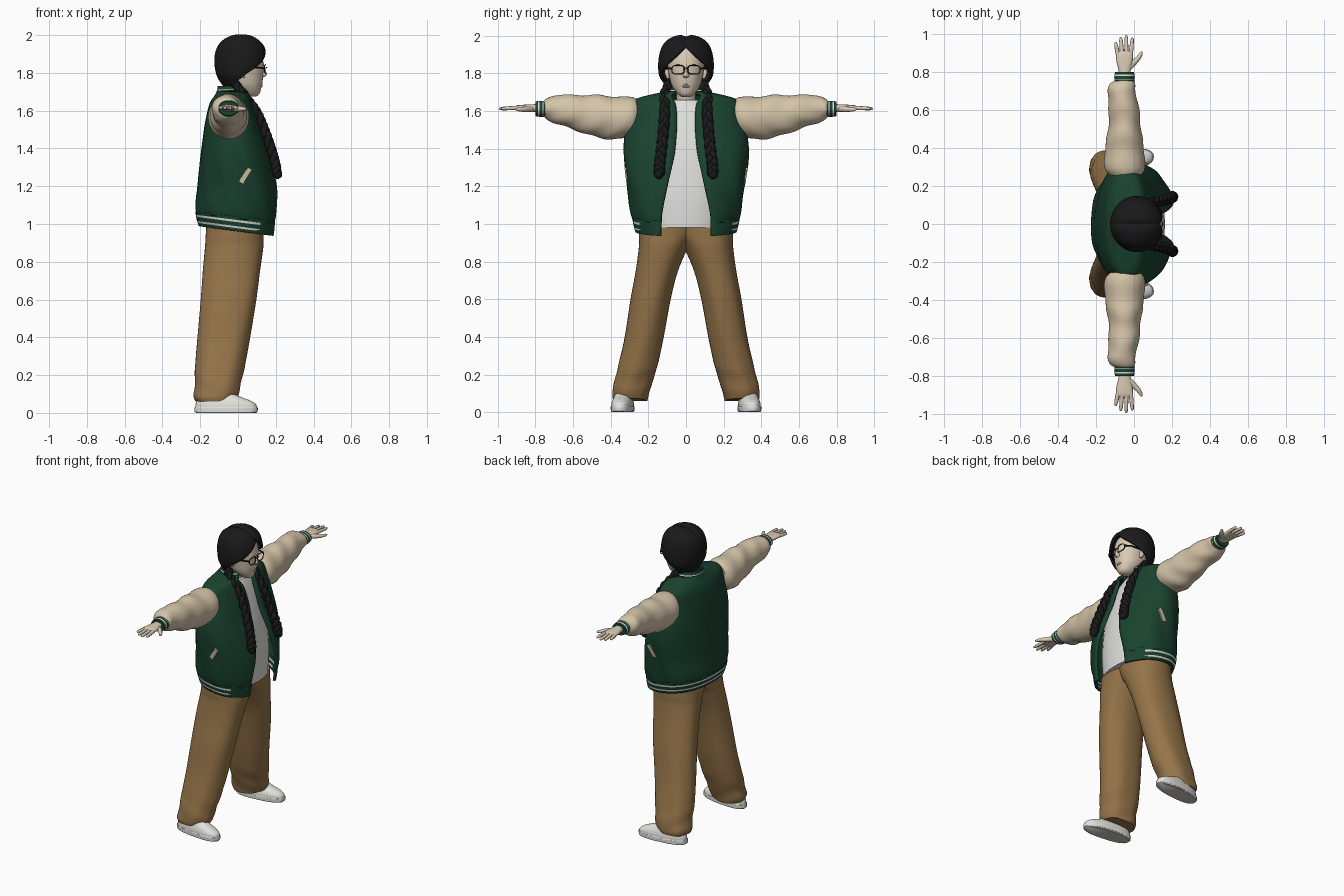
import bpy, bmesh, math
from mathutils import Vector
from math import sin, cos, pi, radians, exp, copysign


def material(name, rgb):
    m = bpy.data.materials.new(name)
    m.diffuse_color = (*rgb, 1)
    return m


HAIR = material("black hair", (0.010, 0.010, 0.011))
SKIN = material("skin", (0.70, 0.60, 0.46))
GREEN = material("dark green", (0.010, 0.056, 0.028))
CREAM = material("cream sleeve", (0.66, 0.55, 0.39))
BROWN = material("brown cloth", (0.30, 0.175, 0.066))
WHITE = material("white cloth", (0.74, 0.74, 0.72))
SHOE = material("shoe white", (0.76, 0.76, 0.72))
SOLE = material("sole grey", (0.60, 0.58, 0.52))


def finish(name, bm, mats, solid=0):
    bmesh.ops.remove_doubles(bm, verts=bm.verts, dist=1e-5)
    bmesh.ops.recalc_face_normals(bm, faces=bm.faces)
    me = bpy.data.meshes.new(name)
    bm.to_mesh(me)
    bm.free()
    ob = bpy.data.objects.new(name, me)
    bpy.context.collection.objects.link(ob)
    for m in mats:
        me.materials.append(m)
    if solid:
        md = ob.modifiers.new("thickness", 'SOLIDIFY')
        md.thickness, md.offset = solid, 0
    bpy.ops.object.select_all(action='DESELECT')
    ob.select_set(True)
    bpy.context.view_layer.objects.active = ob
    bpy.ops.object.shade_smooth_by_angle(angle=radians(50))


def spline(rows, k):
    """Smoothly resample rows of numbers, k steps per gap."""
    out = []
    for i in range(len(rows) - 1):
        p = [rows[min(max(j, 0), len(rows) - 1)] for j in range(i - 1, i + 3)]
        for t in (s / k for s in range(k)):
            out.append([0.5 * (2*b + (c-a)*t + (2*a-5*b+4*c-d)*t*t + (3*b-a-3*c+d)*t**3)
                        for a, b, c, d in zip(*p)])
    return out + [list(rows[-1])]


def loft(name, rings, mats, axis='z', n=32, p=2.0, k=4, fold=None, warp=None,
         stripe=None, solid=0, side=1):
    """Rings: position, centre u, centre v, radius u, radius v, front opening in degrees."""
    bm = bmesh.new()
    is_open = len(rings[0]) == 6
    grid = []
    for r in spline(rings, k):
        t, cu, cv, ru, rv = r[:5]
        a0 = radians(max(r[5], 0)) if is_open else 0
        row = []
        for j in range(n + 1 if is_open else n):
            a = a0 + (2*pi - 2*a0) * j / n
            f = fold(a, t) if fold else 1
            u = cu + f * ru * copysign(abs(cos(a)) ** (2/p), cos(a))
            v = cv + f * rv * copysign(abs(sin(a)) ** (2/p), sin(a))
            co = Vector((u, v * side, t)) if axis == 'z' else Vector((u, t * side, v))
            row.append(bm.verts.new(warp(co) if warp else co))
        grid.append((t, row))
    for (ta, A), (tb, B) in zip(grid, grid[1:]):
        for j in range(n):
            h = (j + 1) if is_open else (j + 1) % n
            f = bm.faces.new((A[j], A[h], B[h], B[j]))
            if stripe and stripe((ta + tb) / 2, f.calc_center_median()):
                f.material_index = 1
    if not is_open:
        bm.faces.new(grid[0][1])
        bm.faces.new(grid[-1][1])
    finish(name, bm, mats, solid)


def tube(name, pts, radii, mat, ref, n=8):
    """Round tube through points; ref fixes the twist."""
    bm = bmesh.new()
    rows = []
    pts = [Vector(q) for q in pts]
    for i, q in enumerate(pts):
        d = (pts[min(i+1, len(pts)-1)] - pts[max(i-1, 0)]).normalized()
        s = d.cross(Vector(ref)).normalized()
        w = s.cross(d)
        rows.append([bm.verts.new(q + radii[i] * (cos(2*pi*j/n) * s + sin(2*pi*j/n) * w)) for j in range(n)])
    for A, B in zip(rows, rows[1:]):
        for j in range(n):
            bm.faces.new((A[j], A[(j+1) % n], B[(j+1) % n], B[j]))
    bm.faces.new(rows[0])
    bm.faces.new(rows[-1])
    finish(name, bm, [mat])


# Jacket: open shell, hem sagging towards the front
def sag(co):
    co.z -= 0.14 * co.x * min(max((1.3 - co.z) / 0.3, 0), 1)
    return co


loft("jacket_body", [(1.03, -.006, 0, .211, .278, 25), (1.08, -.004, 0, .216, .291, 23),
                     (1.2, 0, 0, .206, .306, 16), (1.35, -.013, 0, .181, .326, 9),
                     (1.46, -.025, 0, .155, .322, 7), (1.54, -.03, 0, .138, .30, 7),
                     (1.62, -.035, 0, .115, .285, 8), (1.655, -.035, 0, .10, .268, 11),
                     (1.675, -.03, 0, .09, .215, 17), (1.70, -.025, 0, .082, .10, 32)],
     [GREEN], n=56, p=2.3, warp=sag, solid=.012,
     fold=lambda a, t: 1 + .012 * sin(9*a + 14*t) * max(0, min(1, (1.5 - t) * 4)))
loft("jacket_hem", [(.963, 0, 0, .2, .262, 27), (1.0, -.004, 0, .208, .272, 26),
                    (1.04, -.006, 0, .212, .28, 25)], [GREEN, WHITE], n=56, p=2.3, k=8, warp=sag, solid=.016,
     stripe=lambda t, c: (.978 < t < .990 or 1.008 < t < 1.02) and not (c.x > .06 and abs(c.y) < .24))
loft("jacket_collar", [(1.685, -.025, 0, .086, .108, 34), (1.71, -.025, 0, .08, .09, 34),
                       (1.73, -.025, 0, .076, .083, 36)], [GREEN, WHITE], k=5, solid=.012,
     stripe=lambda t, c: 1.703 < t < 1.712)
loft("shirt", [(.982, -.005, 0, .165, .215), (1.15, -.005, 0, .167, .23), (1.35, -.015, 0, .155, .23),
               (1.5, -.025, 0, .13, .21), (1.6, -.03, 0, .105, .17), (1.66, -.03, 0, .08, .08)], [WHITE], p=2.3)

# Head, nose, mouth and neck
loft("head", [(1.675, .07, 0, .025, .022), (1.69, .062, 0, .052, .043), (1.73, .042, 0, .083, .073),
              (1.78, .03, 0, .103, .088), (1.85, .025, 0, .11, .098), (1.92, .02, 0, .097, .09),
              (1.965, .015, 0, .06, .06)], [SKIN], p=2.1)
loft("nose", [(1.775, .12, 0, .012, .012), (1.787, .127, 0, .024, .018), (1.80, .127, 0, .024, .013),
              (1.85, .122, 0, .014, .009)], [SKIN], n=12)
loft("lips", [(1.722, .112, 0, .006, .012), (1.729, .114, 0, .017, .024), (1.735, .114, 0, .014, .024),
              (1.741, .114, 0, .017, .022), (1.747, .112, 0, .008, .012)], [SKIN], n=16)
loft("neck", [(1.6, -.03, 0, .05, .055), (1.66, -.015, 0, .046, .05), (1.75, .0, 0, .05, .052)], [SKIN])


# Hair cap with a centre parting
def part(co):
    co.z -= .012 * exp(-(co.y / .015) ** 2) * max(0, min(1, (co.z - 1.9) * 12))
    return co


loft("hair_cap", [(2.0, .015, 0, .002, .002, 0), (1.993, .015, 0, .05, .055, 0), (1.972, .015, 0, .09, .095, 0),
                  (1.94, .015, 0, .118, .122, 2), (1.89, .015, 0, .132, .137, 22),
                  (1.84, .015, 0, .132, .141, 48), (1.79, .006, 0, .113, .136, 76),
                  (1.75, .0, 0, .085, .112, 96), (1.715, -.005, 0, .052, .08, 105)],
     [HAIR], n=48, warp=part, solid=.014)
tube("glasses_bridge", [(.148, -.012, 1.825), (.153, 0, 1.83), (.148, .012, 1.825)], [.0028]*3, HAIR, (0, 0, 1))

for s, tag in ((1, "left_"), (-1, "right_")):
    # Glasses and ear
    rim = [(.148 - .008 * abs(cos(a)), s * (.042 + .033 * copysign(abs(cos(a)) ** .7, cos(a))),
            1.82 + .024 * copysign(abs(sin(a)) ** .7, sin(a))) for a in (2*pi*(i + .5)/24 for i in range(25))]
    tube(tag + "glasses_rim", rim, [.0029]*25, HAIR, (1, 0, 0), n=6)
    tube(tag + "glasses_temple", [(.142, s*.075, 1.825), (.10, s*.095, 1.828), (.0, s*.108, 1.825)],
         [.005]*3, HAIR, (0, 0, 1), n=6)
    loft(tag + "ear", [(1.772, .025, .095, .008, .006), (1.80, .018, .1, .018, .013), (1.83, .015, .1, .01, .01)],
         [SKIN], n=12, side=s)

    # Braid: three woven strands and a loose tuft
    path = spline([(-.02, .085, 1.75), (.025, .112, 1.69), (.095, .112, 1.6), (.14, .12, 1.5),
                   (.175, .13, 1.4), (.198, .14, 1.32), (.205, .143, 1.27)], 14)
    for q in range(3):
        pts = []
        for i, (x, y, z) in enumerate(path):
            ph = 2*pi * (i / 22 + q / 3)
            pts.append((x + .009 * sin(2*ph), s * (y + .013 * sin(ph)), z + .004 * sin(2*ph)))
        tube(f"{tag}braid_strand_{q + 1}", pts, [.0155 + .003 * i / len(pts) for i in range(len(pts))],
             HAIR, (0, 1, 0))
    tube(tag + "braid_tuft", [(.205, s*.143, 1.285), (.208, s*.144, 1.265), (.210, s*.144, 1.25),
                              (.210, s*.144, 1.238)], [.02, .026, .022, .006], HAIR, (0, 1, 0))

    # Baggy sleeve with slanted folds, and striped cuff
    loft(tag + "sleeve", [(.255, -.045, 1.58, .08, .083), (.29, -.048, 1.57, .104, .105),
                          (.36, -.05, 1.564, .107, .112), (.45, -.05, 1.57, .093, .114),
                          (.55, -.05, 1.585, .083, .100), (.63, -.056, 1.6, .078, .086),
                          (.70, -.066, 1.61, .074, .074), (.738, -.06, 1.612, .064, .056),
                          (.755, -.05, 1.612, .046, .04)], [CREAM], axis='y', n=40, k=7, side=s,
         fold=lambda a, t: 1 + .035 * sin(42*t + 2*sin(a) + 1.5*cos(2*a)) * min(1, max(0, (t - .25) * 6)))
    loft(tag + "cuff", [(.738, -.05, 1.612, .05, .04), (.77, -.05, 1.612, .054, .043),
                        (.80, -.05, 1.612, .05, .039)], [GREEN, WHITE], axis='y', k=8, side=s,
         stripe=lambda t, c: .755 < t < .763 or .777 < t < .785)

    # Hand: palm, fingers and thumb
    loft(tag + "palm", [(.78, -.05, 1.614, .028, .023), (.82, -.05, 1.617, .034, .019),
                        (.86, -.05, 1.618, .043, .016), (.895, -.05, 1.618, .043, .013),
                        (.91, -.05, 1.618, .036, .008)], [SKIN], axis='y', n=20, p=2.3, side=s)
    for name, x0, x1, tip in (("little", -.083, -.098, .958), ("ring", -.062, -.07, .984),
                              ("middle", -.04, -.041, .995), ("index", -.018, -.008, .982)):
        pts = [(x0 + (x1 - x0) * (y - .885) / (tip - .885), s*y, 1.618 - .05*(y - .885))
               for y in (.885, .92, tip - .02, tip - .005, tip)]
        tube(f"{tag}{name}_finger", pts, [.0115, .011, .0095, .007, .002], SKIN, (0, 0, 1))
    tube(tag + "thumb", [(-.035, s*.815, 1.612), (-.005, s*.845, 1.61), (.022, s*.872, 1.609),
                         (.038, s*.897, 1.609), (.043, s*.907, 1.609)],
         [.016, .016, .0125, .009, .003], SKIN, (0, 0, 1))

    # Pocket welt, a thin slanted plate
    bm = bmesh.new()
    bmesh.ops.create_cube(bm, size=1)
    for v in bm.verts:
        a, b = v.co.x * .025, v.co.z * .088
        dz = b * .85 - a * .53
        v.co = Vector((.04 + a * .85 + b * .53, s * (.317 + .12 * dz + v.co.y * .0095), 1.257 + dz))
    finish(tag + "pocket_welt", bm, [CREAM])

    # Wide trouser leg with creases, bunched at the ankle, hem lifted over the shoe
    def lift(co):
        co.z += .2 * max(0, co.x + .1) * max(0, 1 - co.z / .25)
        return co
    loft(tag + "trouser_leg", [(.06, -.115, .296, .108, .09), (.09, -.115, .295, .117, .098),
                               (.16, -.105, .28, .122, .102), (.25, -.095, .255, .13, .106),
                               (.4, -.075, .222, .138, .105), (.6, -.05, .188, .147, .107),
                               (.75, -.035, .155, .152, .112), (.88, -.02, .118, .155, .132),
                               (.93, -.018, .10, .154, .15), (.985, -.015, .085, .153, .165)],
         [BROWN], n=44, p=2.2, k=6, side=s, warp=lift,
         fold=lambda a, t: 1 + .022 * sin(6*a + 5*t) * max(0, 1 - t)
         + .03 * sin(50*t + 3*cos(a)) * max(0, 1 - t / .32))

    # Shoe, turned slightly outwards
    def toe_out(co):
        co.y += s * .10 * (co.x + .06)
        return co
    loft(tag + "shoe_outsole", [(0, -.063, .337, .16, .053), (.007, -.063, .337, .166, .058)],
         [SOLE], p=2.5, k=1, side=s, warp=toe_out)
    loft(tag + "shoe", [(.006, -.063, .337, .167, .059), (.028, -.063, .337, .168, .060),
                        (.030, -.063, .337, .163, .057), (.046, -.065, .337, .16, .056),
                        (.064, -.075, .337, .143, .052), (.083, -.097, .337, .115, .046),
                        (.108, -.125, .337, .085, .04)], [SHOE], p=2.4, side=s, warp=toe_out)
